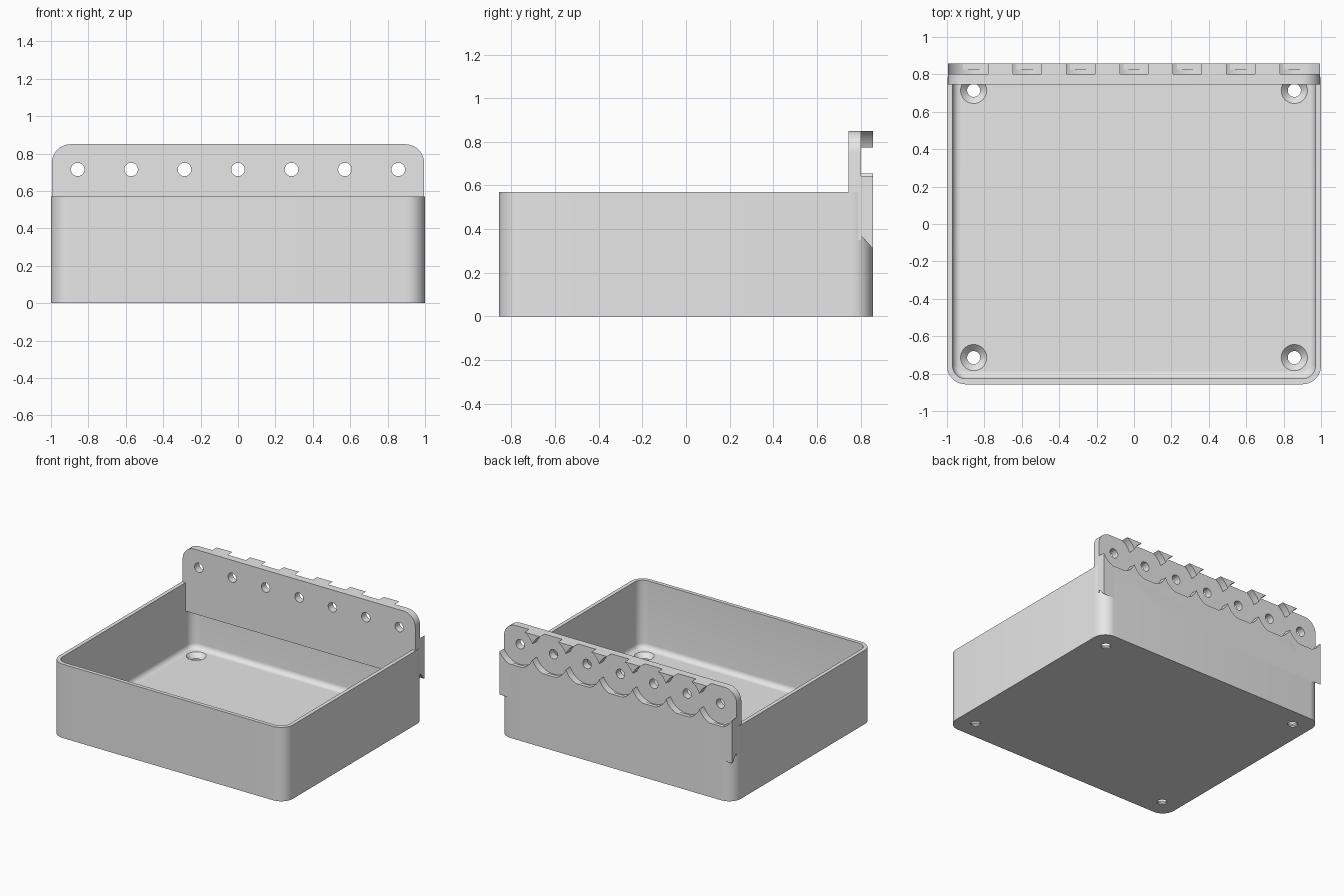
import bpy, bmesh
from math import pi, sin, cos, radians
from mathutils import Matrix

cube = bpy.data.objects.get("Cube")
if cube:
    bpy.data.objects.remove(cube, do_unlink=True)

HX, HY, RIM = 1.0, 0.857, 0.571      # tray half sizes and rim height
WALL, CORNER, FLOOR, FILLET = 0.03, 0.1, 0.045, 0.04
PITCH = 2 / 7                        # peg hole spacing
TOP, HOLE_Z, HOLE_R, SCALLOP_R = 0.85, 0.715, 0.036, 0.155
PLATE_HX = 0.995

grey = bpy.data.materials.new("light_grey")
grey.use_nodes = True
grey.diffuse_color = (0.8, 0.8, 0.8, 1)
grey.node_tree.nodes["Principled BSDF"].inputs["Base Color"].default_value = grey.diffuse_color


def make(name, bm):
    bmesh.ops.recalc_face_normals(bm, faces=bm.faces)
    mesh = bpy.data.meshes.new(name)
    bm.to_mesh(mesh)
    bm.free()
    mesh.materials.append(grey)
    ob = bpy.data.objects.new(name, mesh)
    bpy.context.collection.objects.link(ob)
    return ob


def activate(ob):
    bpy.ops.object.select_all(action='DESELECT')
    ob.select_set(True)
    bpy.context.view_layer.objects.active = ob


def cut(ob, cutter):
    """Subtract the cutter, then discard it."""
    activate(ob)
    mod = ob.modifiers.new("cut", 'BOOLEAN')
    mod.operation, mod.solver, mod.object = 'DIFFERENCE', 'EXACT', cutter
    bpy.ops.object.modifier_apply(modifier=mod.name)
    bpy.data.objects.remove(cutter, do_unlink=True)


def cone(r1, r2, depth, loc, turn=0.0, segs=40):
    bm = bmesh.new()
    bmesh.ops.create_cone(bm, cap_ends=True, segments=segs, radius1=r1, radius2=r2, depth=depth,
                          matrix=Matrix.Translation(loc) @ Matrix.Rotation(turn, 4, 'X'))
    cutter = make("cutter", bm)
    cutter.hide_render = True
    return cutter


def finish(ob):
    activate(ob)
    bpy.ops.object.shade_smooth_by_angle(angle=radians(30))


def rounded_loop(bm, inset, z, segs=10):
    r = max(CORNER - inset, 0.01)
    cx, cy = HX - inset - r, HY - inset - r
    verts = []
    for q, (sx, sy) in enumerate([(1, 1), (-1, 1), (-1, -1), (1, -1)]):
        for i in range(segs + 1):
            a = (q + i / segs) * pi / 2
            verts.append(bm.verts.new((sx * cx + r * cos(a), sy * cy + r * sin(a), z)))
    return verts


# Tray: outer wall, rim, inner wall and a filleted floor
bm = bmesh.new()
rings = [(0, 0), (0, RIM), (WALL, RIM)]
for i in range(7):
    a = i / 6 * pi / 2
    rings.append((WALL + FILLET * (1 - cos(a)), FLOOR + FILLET * (1 - sin(a))))
loops = [rounded_loop(bm, inset, z) for inset, z in rings]
for lo, hi in zip(loops, loops[1:]):
    for i in range(len(lo)):
        j = (i + 1) % len(lo)
        bm.faces.new((lo[i], lo[j], hi[j], hi[i]))
bm.faces.new(loops[0][::-1])
bm.faces.new(loops[-1])
tray = make("tray", bm)

# Countersunk screw holes in the floor
for sx in (-1, 1):
    for sy in (-1, 1):
        x, y = sx * 3 * PITCH, sy * 2.5 * PITCH
        cut(tray, cone(0.035, 0.035, 0.2, (x, y, 0.05)))
        cut(tray, cone(0.035, 0.071, 0.036, (x, y, 0.028)))
finish(tray)


def back_panel(name, y0, y1, z0, z1):
    """Panel with rounded top corners; its bottom edge runs from z0 to z1."""
    bm = bmesh.new()
    r = 0.1
    arc = [(PLATE_HX - r + r * cos(i * pi / 20), TOP - r + r * sin(i * pi / 20)) for i in range(11)]
    sides = []
    for y, zb in ((y0, z0), (y1, z1)):
        pts = [(PLATE_HX, zb)] + arc + [(-x, z) for x, z in arc[::-1]] + [(-PLATE_HX, zb)]
        sides.append([bm.verts.new((x, y, z)) for x, z in pts])
    a, b = sides
    bm.faces.new(a)
    bm.faces.new(b[::-1])
    for i in range(len(a)):
        j = (i + 1) % len(a)
        bm.faces.new((a[i], b[i], b[j], a[j]))
    return make(name, bm)


# Back plate with peg holes, and the scalloped layer behind it
plate = back_panel("hanging_plate", 0.745, 0.802, 0.35, 0.35)
scallops = back_panel("scalloped_layer", 0.802, HY, 0.37, 0.31)
for n in range(-3, 4):
    x = n * PITCH
    cut(plate, cone(HOLE_R, HOLE_R, 0.3, (x, 0.77, HOLE_Z), pi / 2, 32))
    cut(scallops, cone(SCALLOP_R, SCALLOP_R, 0.3, (x, 0.83, HOLE_Z), pi / 2, 64))
finish(plate)
finish(scallops)
